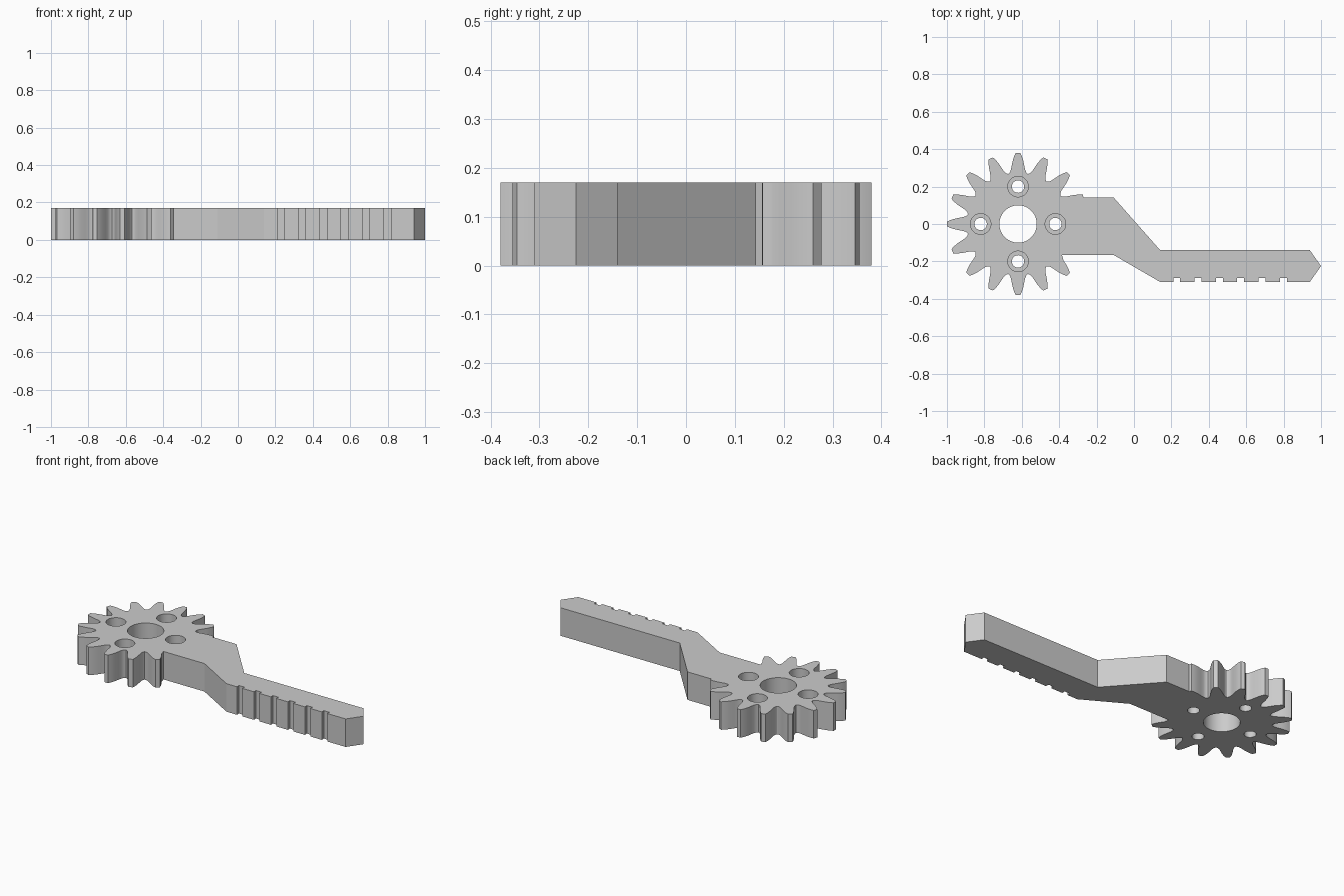
import bpy, bmesh
from math import radians, cos, sin, atan2, hypot

cube = bpy.data.objects.get("Cube")
if cube:
    bpy.data.objects.remove(cube, do_unlink=True)

THICK = 0.17
GEAR_X = -0.62
TEETH = 16
PITCH = 360 / TEETH

grey = bpy.data.materials.new("light grey")
grey.use_nodes = True
grey.diffuse_color = (0.6, 0.6, 0.6, 1)
grey.node_tree.nodes["Principled BSDF"].inputs["Base Color"].default_value = (0.6, 0.6, 0.6, 1)

# Half a tooth, tip to root: (half width, distance from gear centre)
HALF_TOOTH = [(0.012, 0.38), (0.021, 0.362), (0.029, 0.335), (0.034, 0.31),
              (0.038, 0.29), (0.044, 0.276), (0.0525, 0.268)]


def tooth_side(index, side):
    """Points of one tooth flank; side is +1 for the counter-clockwise one."""
    points = []
    for width, along in HALF_TOOTH:
        angle = radians(index * PITCH) + side * atan2(width, along)
        radius = hypot(width, along)
        points.append((GEAR_X + radius * cos(angle), radius * sin(angle)))
    return points


# Outline: gear teeth counter-clockwise, then the cranked handle
outline = tooth_side(1, 1)
for i in range(2, TEETH - 1):
    outline += tooth_side(i, -1)[::-1] + tooth_side(i, 1)
outline = [p for p in outline[:-3]]
outline += [(-0.385, -0.165), (-0.11, -0.165), (0.14, -0.31)]

# Shallow notches along the lower edge of the handle
for k in range(6):
    x = 0.21 + k * 0.114
    outline += [(x, -0.31), (x, -0.29), (x + 0.037, -0.29), (x + 0.037, -0.31)]
outline += [(0.94, -0.31), (1.0, -0.225), (0.94, -0.14), (0.14, -0.14),
            (-0.11, 0.143), (-0.27, 0.143)]

bm = bmesh.new()
base = bm.faces.new([bm.verts.new((x, y, 0)) for x, y in outline])
top = bmesh.ops.extrude_face_region(bm, geom=[base])
bmesh.ops.translate(bm, vec=(0, 0, THICK),
                    verts=[v for v in top["geom"] if isinstance(v, bmesh.types.BMVert)])
bmesh.ops.recalc_face_normals(bm, faces=bm.faces)
mesh = bpy.data.meshes.new("gear_handle")
bm.to_mesh(mesh)
bm.free()
mesh.materials.append(grey)
body = bpy.data.objects.new("gear_handle", mesh)
bpy.context.collection.objects.link(body)


def cut_hole(x, y, radius, floor):
    """Bore a round hole from above the top face down to the floor height."""
    high = THICK + 0.05
    bpy.ops.mesh.primitive_cylinder_add(vertices=48, radius=radius, depth=high - floor,
                                        location=(x, y, (high + floor) / 2))
    cutter = bpy.context.object
    cutter.name = "hole_cutter"
    cutter.hide_render = True
    cutter.data.materials.append(grey)
    mod = body.modifiers.new("hole", 'BOOLEAN')
    mod.operation = 'DIFFERENCE'
    mod.solver = 'EXACT'
    mod.object = cutter
    bpy.context.view_layer.objects.active = body
    bpy.ops.object.modifier_apply(modifier=mod.name)
    bpy.data.objects.remove(cutter, do_unlink=True)


# Shaft hole and four counterbored screw holes
cut_hole(GEAR_X, 0, 0.1, -0.05)
for dx, dy in ((0.2, 0), (-0.2, 0), (0, 0.2), (0, -0.2)):
    cut_hole(GEAR_X + dx, dy, 0.055, 0.07)
    cut_hole(GEAR_X + dx, dy, 0.033, -0.05)

bpy.ops.object.select_all(action='DESELECT')
body.select_set(True)
bpy.context.view_layer.objects.active = body
bpy.ops.object.shade_smooth_by_angle(angle=radians(30))
